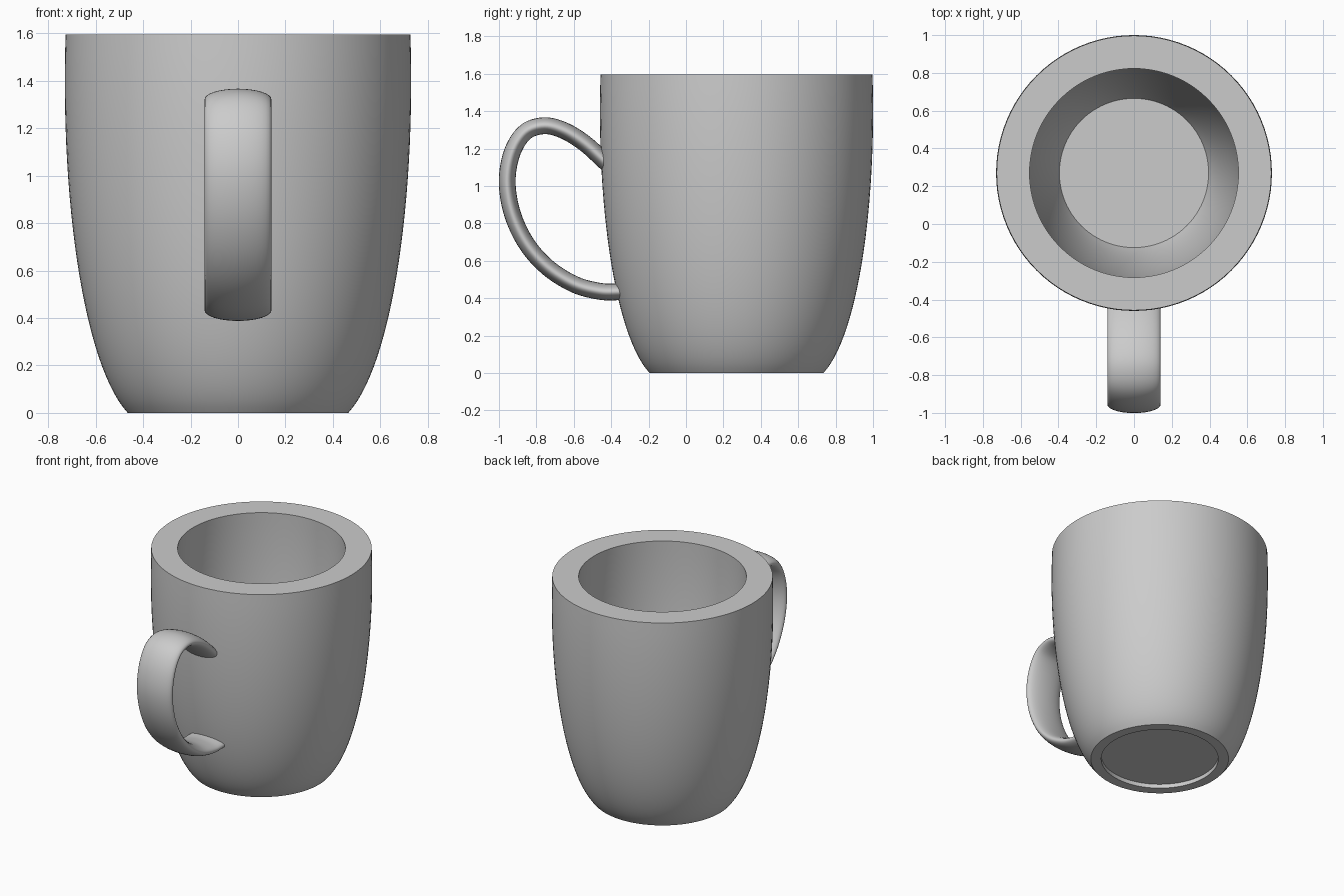
import bpy, bmesh, math
from mathutils import Vector
from mathutils.geometry import interpolate_bezier

if "Cube" in bpy.data.objects:
    bpy.data.objects.remove(bpy.data.objects["Cube"], do_unlink=True)

AXIS_Y = 0.27
HEIGHT = 1.595

glaze = bpy.data.materials.new("grey glaze")
glaze.use_nodes = True
colour = (0.6, 0.6, 0.6, 1)
glaze.diffuse_color = colour
glaze.node_tree.nodes["Principled BSDF"].inputs["Base Color"].default_value = colour


def finish(name, bm):
    bmesh.ops.remove_doubles(bm, verts=bm.verts, dist=0.0001)
    bmesh.ops.recalc_face_normals(bm, faces=bm.faces)
    mesh = bpy.data.meshes.new(name)
    bm.to_mesh(mesh)
    bm.free()
    mesh.materials.append(glaze)
    obj = bpy.data.objects.new(name, mesh)
    bpy.context.collection.objects.link(obj)
    bpy.ops.object.select_all(action='DESELECT')
    obj.select_set(True)
    bpy.context.view_layer.objects.active = obj
    bpy.ops.object.shade_smooth_by_angle(angle=math.radians(35))
    return obj


def wall(*points, steps=28):
    return interpolate_bezier(*[Vector((r, 0, z)) for r, z in points], steps)


# Cup: foot recess, outer wall, flat rim, inner wall and floor in one turned profile
outer = wall((0.465, 0), (0.65, 0.2), (0.75, 0.9), (0.727, HEIGHT))
inner = wall((0.553, HEIGHT), (0.575, 0.95), (0.5, 0.4), (0.395, 0.17))
recess = [Vector((0, 0, 0.03)), Vector((0.395, 0, 0.03)), Vector((0.395, 0, 0))]
profile = recess + outer + inner + [Vector((0, 0, 0.17))]
bm = bmesh.new()
verts = [bm.verts.new(p) for p in profile]
edges = [bm.edges.new(pair) for pair in zip(verts, verts[1:])]
bmesh.ops.spin(bm, geom=verts + edges, cent=(0, 0, 0), axis=(0, 0, 1),
               angle=math.tau, steps=96, use_duplicate=False)
cup = finish("cup", bm)
cup.location.y = AXIS_Y

# Handle: flattened oval section swept along a loop in the side plane
path = [(-0.36, 1.06), (-0.447, 1.143), (-0.543, 1.229), (-0.65, 1.295),
        (-0.757, 1.322), (-0.859, 1.288), (-0.929, 1.18), (-0.956, 1.025),
        (-0.929, 0.854), (-0.854, 0.693), (-0.741, 0.565), (-0.597, 0.474),
        (-0.463, 0.437), (-0.367, 0.434), (-0.3, 0.44)]
path = [Vector((0, y, z)) for y, z in path]


def smooth_path(points, steps=6):
    ends = [2 * points[0] - points[1]] + points + [2 * points[-1] - points[-2]]
    result = []
    for a, b, c, d in zip(ends, ends[1:], ends[2:], ends[3:]):
        result += interpolate_bezier(b, b + (c - a) / 6, c - (d - b) / 6, c, steps + 1)[:-1]
    return result + [points[-1]]


SIDES = 32
HALF_WIDTH, HALF_DEPTH = 0.141, 0.045
centres = smooth_path(path)
bm = bmesh.new()
rings = []
for i, centre in enumerate(centres):
    along = centres[min(i + 1, len(centres) - 1)] - centres[max(i - 1, 0)]
    across = Vector((1, 0, 0))
    out = along.cross(across).normalized()
    rings.append([bm.verts.new(centre + across * HALF_WIDTH * math.cos(a) + out * HALF_DEPTH * math.sin(a))
                  for a in (math.tau * k / SIDES for k in range(SIDES))])
for low, high in zip(rings, rings[1:]):
    for k in range(SIDES):
        n = (k + 1) % SIDES
        bm.faces.new((low[k], low[n], high[n], high[k]))
bm.faces.new(rings[0])
bm.faces.new(rings[-1])
finish("handle", bm)
